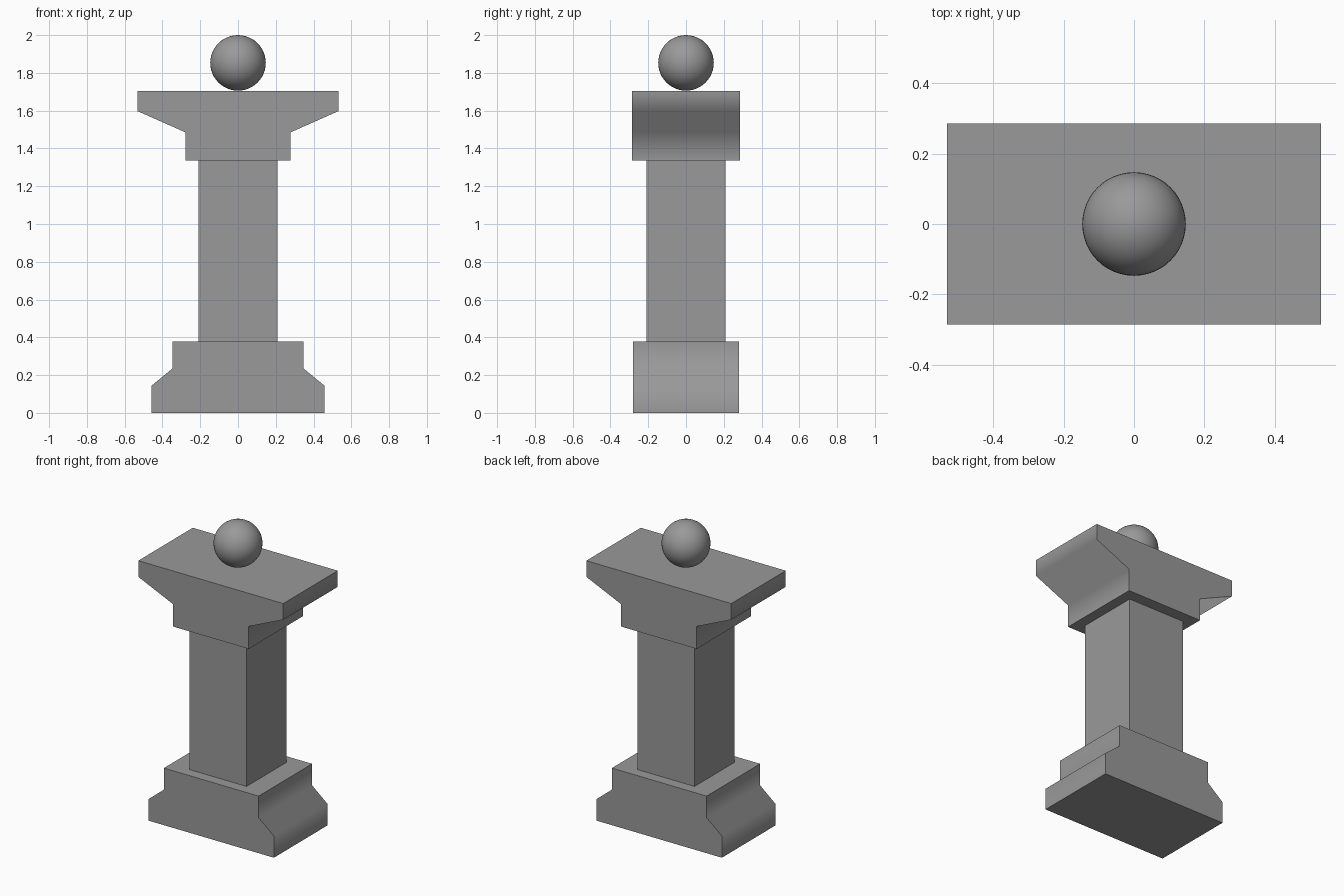
import bpy, math

if "Cube" in bpy.data.objects:
    bpy.data.objects.remove(bpy.data.objects["Cube"])

# Dark grey stone
stone = bpy.data.materials.new("dark_stone")
stone.diffuse_color = (0.32, 0.32, 0.32, 1)
stone.use_nodes = True
stone.node_tree.nodes["Principled BSDF"].inputs["Base Color"].default_value = stone.diffuse_color

def finish(obj, degrees):
    obj.data.materials.append(stone)
    bpy.ops.object.select_all(action='DESELECT')
    obj.select_set(True)
    bpy.context.view_layer.objects.active = obj
    bpy.ops.object.shade_smooth_by_angle(angle=math.radians(degrees))

def profile_block(name, half_profile, half_depth):
    """Mirror (x, z) points across x = 0 and extrude along y."""
    outline = half_profile + [(-x, z) for x, z in reversed(half_profile)]
    n = len(outline)
    verts = [(x, y, z) for y in (-half_depth, half_depth) for x, z in outline]
    faces = [tuple(range(n)), tuple(reversed(range(n, 2 * n)))]
    faces += [(i, i + n, (i + 1) % n + n, (i + 1) % n) for i in range(n)]
    mesh = bpy.data.meshes.new(name)
    mesh.from_pydata(verts, [], faces)
    obj = bpy.data.objects.new(name, mesh)
    bpy.context.collection.objects.link(obj)
    finish(obj, 70)  # slopes blend, square corners stay crisp

# Flared foot
profile_block("base", [(0.459, 0), (0.459, 0.143), (0.347, 0.235), (0.347, 0.378)], 0.28)

# Square column
profile_block("shaft", [(0.209, 0.378), (0.209, 1.336)], 0.209)

# Flared top slab
profile_block("capital", [(0.278, 1.336), (0.278, 1.485), (0.531, 1.597), (0.531, 1.704)], 0.285)

# Ball resting on top
bpy.ops.mesh.primitive_uv_sphere_add(segments=48, ring_count=24, radius=0.147,
                                     location=(0, 0, 1.853))
ball = bpy.context.object
ball.name = "ball"
finish(ball, 40)
